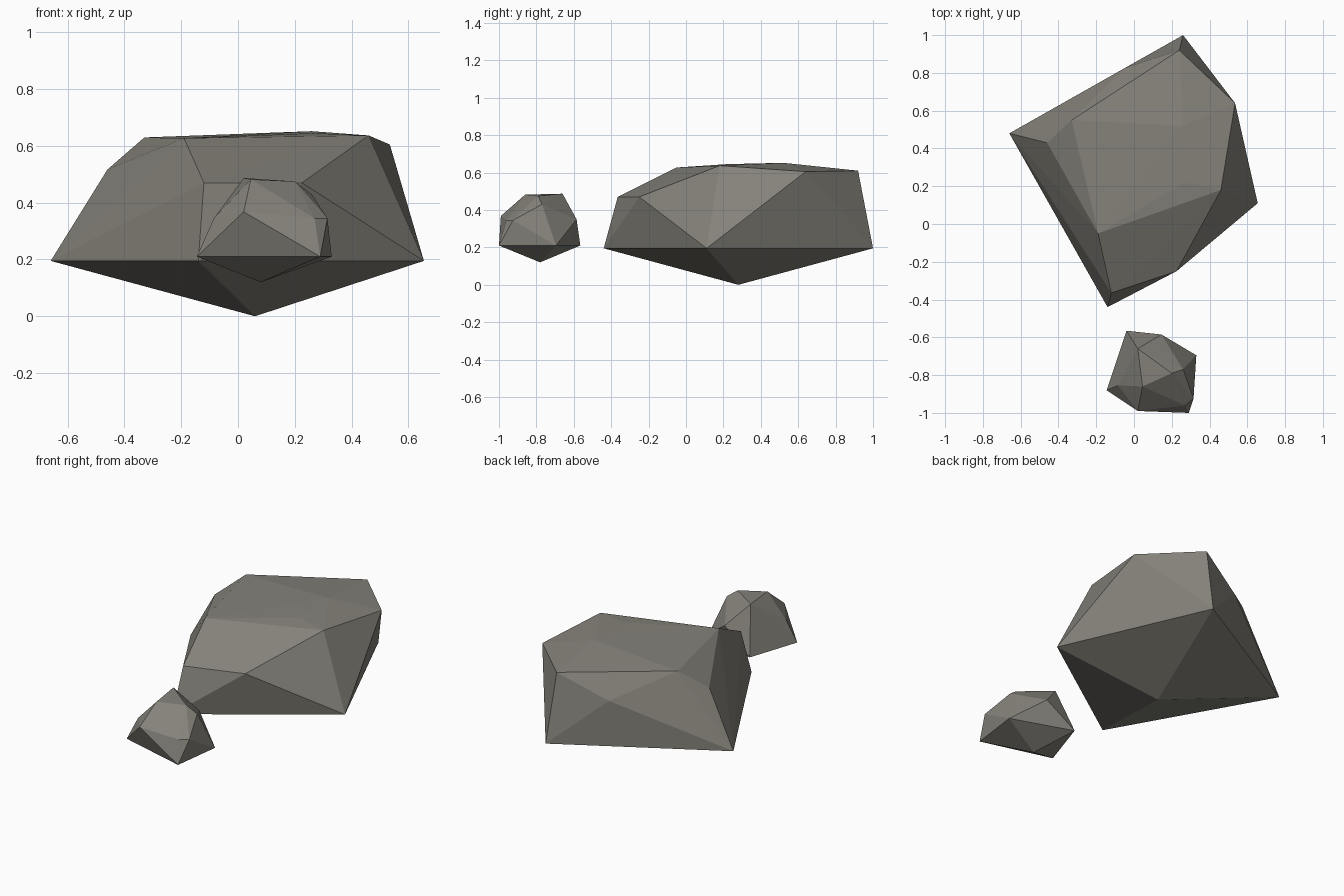
import bpy, bmesh

stone = bpy.data.materials.new("warm_grey_stone")
stone.diffuse_color = (0.235, 0.225, 0.195, 1.0)


def make_rock(name, corners):
    """Faceted rock: the convex hull around a few chiselled corner points."""
    bm = bmesh.new()
    for c in corners:
        bm.verts.new(c)
    bmesh.ops.convex_hull(bm, input=bm.verts[:])
    loose = [v for v in bm.verts if not v.link_faces]
    bmesh.ops.delete(bm, geom=loose, context='VERTS')
    bmesh.ops.recalc_face_normals(bm, faces=bm.faces[:])
    mesh = bpy.data.meshes.new(name)
    bm.to_mesh(mesh)
    bm.free()
    mesh.materials.append(stone)
    obj = bpy.data.objects.new(name, mesh)
    bpy.context.collection.objects.link(obj)
    return obj


# Large boulder: bottom tip, four-cornered belt, shoulders, flat crown
make_rock("large_rock", [
    (0.06, 0.28, 0.0),
    (-0.14, -0.44, 0.195), (0.655, 0.11, 0.195), (0.26, 1.0, 0.195), (-0.66, 0.48, 0.195),
    (-0.12, -0.365, 0.47), (0.225, -0.25, 0.47), (-0.05, 0.825, 0.475), (-0.46, 0.43, 0.517),
    (-0.19, -0.05, 0.627), (-0.33, 0.55, 0.63), (0.24, 0.92, 0.61), (0.535, 0.64, 0.605),
    (0.26, 0.52, 0.652), (0.265, 0.22, 0.645), (0.46, 0.18, 0.637),
])

# Small rock in front, floating at the boulder's belt height
make_rock("small_rock", [
    (0.08, -0.78, 0.12),
    (-0.145, -0.88, 0.21), (0.29, -1.0, 0.21), (0.33, -0.695, 0.21), (-0.04, -0.565, 0.21),
    (-0.085, -0.855, 0.345), (0.02, -0.99, 0.368), (0.27, -0.96, 0.345), (0.315, -0.925, 0.345),
    (0.145, -0.585, 0.35), (0.0, -0.895, 0.41), (0.26, -0.77, 0.43),
    (0.02, -0.66, 0.487), (0.045, -0.86, 0.482), (0.2, -0.79, 0.475),
])
